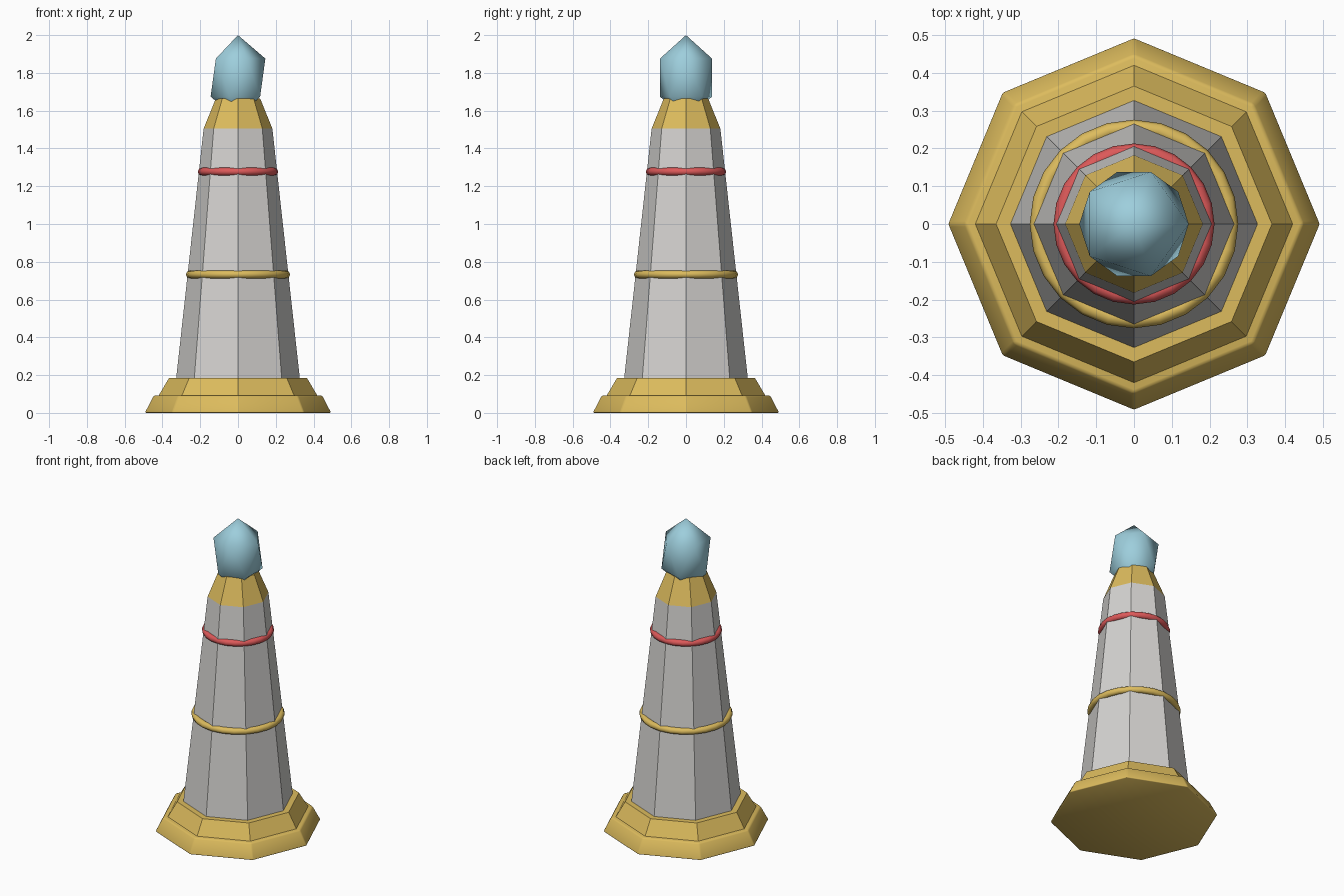
import bpy, math

cube = bpy.data.objects.get("Cube")
if cube:
    bpy.data.objects.remove(cube, do_unlink=True)


def material(name, rgb):
    m = bpy.data.materials.new(name)
    m.use_nodes = True
    m.diffuse_color = (*rgb, 1)
    m.node_tree.nodes["Principled BSDF"].inputs["Base Color"].default_value = (*rgb, 1)
    return m


gold = material("gold", (0.72, 0.50, 0.11))
stone = material("pale stone", (0.66, 0.65, 0.63))
red = material("red", (0.72, 0.10, 0.10))
blue = material("crystal blue", (0.34, 0.62, 0.72))


def finish(name, mat):
    ob = bpy.context.object
    ob.name = name
    ob.data.materials.append(mat)
    return ob


def tier(name, mat, z0, z1, r0, r1):
    """Tapered octagon with corners on the x and y axes."""
    bpy.ops.mesh.primitive_cone_add(vertices=8, radius1=r0, radius2=r1,
                                    depth=z1 - z0, location=(0, 0, (z0 + z1) / 2))
    return finish(name, mat)


def ring(name, mat, z, major, minor):
    bpy.ops.mesh.primitive_torus_add(major_segments=24, minor_segments=8,
                                     major_radius=major, minor_radius=minor,
                                     location=(0, 0, z))
    bpy.ops.object.shade_smooth()
    return finish(name, mat)


# Stepped base, its lower step softened along the edges
plinth = tier("lower_base", gold, 0, 0.092, 0.495, 0.447)
bevel = plinth.modifiers.new("soft edges", "BEVEL")
bevel.width = 0.008
bevel.segments = 2
bpy.ops.object.shade_smooth()
tier("upper_base", gold, 0.092, 0.185, 0.42, 0.365)

# Tapered shaft and its collar
tier("shaft", stone, 0.185, 1.505, 0.327, 0.182)
tier("collar", gold, 1.505, 1.665, 0.182, 0.117)

# Bands around the shaft
ring("lower_band", gold, 0.733, 0.255, 0.021)
ring("upper_band", red, 1.277, 0.192, 0.021)

# Crystal on top
bpy.ops.mesh.primitive_ico_sphere_add(subdivisions=1, radius=1, location=(0, 0, 1.775))
crystal = finish("crystal", blue)
crystal.scale = (0.162, 0.162, 0.225)
bpy.ops.object.shade_smooth()
